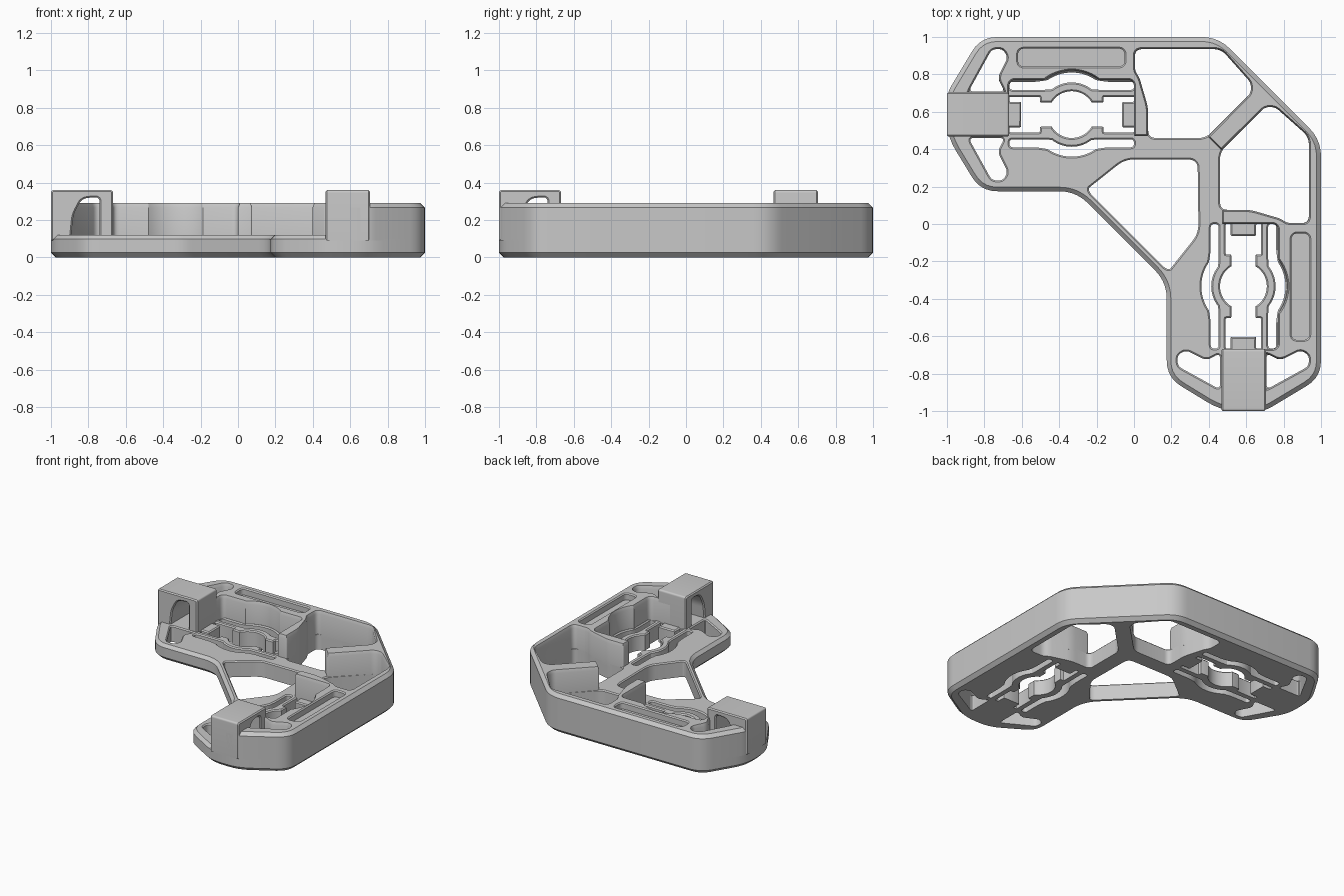
import bpy, bmesh, math
from mathutils import Vector

if "Cube" in bpy.data.objects:
    bpy.data.objects.remove(bpy.data.objects["Cube"])

grey = bpy.data.materials.new("light_grey")
grey.use_nodes = True
COLOUR = (0.58, 0.58, 0.58, 1)
grey.diffuse_color = COLOUR
grey.node_tree.nodes["Principled BSDF"].inputs["Base Color"].default_value = COLOUR

LOW, HIGH, TALL = 0.12, 0.29, 0.36
CX, CY = -0.333, 0.585          # clip centre on the first arm


def rounded(points, radius, n=5):
    """Round polygon corners; a third value on a point overrides the radius."""
    out = []
    for i, raw in enumerate(points):
        r = raw[2] if len(raw) > 2 else radius
        p = Vector(raw[:2])
        a = Vector(points[i - 1][:2]) - p
        b = Vector(points[(i + 1) % len(points)][:2]) - p
        k = min(r, a.length * 0.45, b.length * 0.45)
        if k == 0:
            out.append(tuple(p))
            continue
        s, e = p + a.normalized() * k, p + b.normalized() * k
        for j in range(n + 1):
            t = j / n
            out.append(tuple(s * (1 - t) ** 2 + p * 2 * t * (1 - t) + e * t * t))
    return out


def arc(r, a0, a1, n=16):
    steps = [math.radians(a0 + (a1 - a0) * i / n) for i in range(n + 1)]
    return [(r * math.cos(t), r * math.sin(t), 0) for t in steps]


def swap(points):
    """Reflect across the diagonal onto the second arm."""
    return [(p[1], p[0], *p[2:]) for p in points]


def at_clip(points, flip=1):
    return [(CX + p[0], CY + flip * p[1], *p[2:]) for p in points]


def inset(points, d, sizes):
    """Move a loop to its left by d, scaled per point."""
    out = []
    for i, p in enumerate(points):
        p = Vector(p)
        a = (p - Vector(points[i - 1])).normalized()
        b = (Vector(points[(i + 1) % len(points)]) - p).normalized()
        na, nb = Vector((-a.y, a.x)), Vector((-b.y, b.x))
        out.append(p + (na + nb) * (d * sizes[i] / max(0.4, 1 + na.dot(nb))))
    return out


def solid(name, loops, place=lambda u, v, w: (u, v, w)):
    """Loft loops (points, levels, is_hole, sizes) and cap them at each end."""
    bm = bmesh.new()
    caps = {}
    for points, levels, is_hole, sizes in loops:
        area = sum(points[i - 1][0] * p[1] - p[0] * points[i - 1][1]
                   for i, p in enumerate(points))
        sizes = sizes or [1] * len(points)
        if (area > 0) == is_hole:
            points, sizes = points[::-1], sizes[::-1]
        rings = [[bm.verts.new((q[0], q[1], z)) for q in inset(points, d, sizes)]
                 for z, d in levels]
        n = len(points)
        for lo, hi in zip(rings, rings[1:]):
            for i in range(n):
                bm.faces.new((lo[i - 1], lo[i], hi[i], hi[i - 1]))
        for ring, level in ((rings[0], levels[0]), (rings[-1], levels[-1])):
            caps.setdefault(level[0], []).extend(
                bm.edges.get((ring[i - 1], ring[i])) for i in range(n))
    for edges in caps.values():
        bmesh.ops.triangle_fill(bm, edges=edges, use_beauty=True, normal=(0, 0, 1))
    for v in bm.verts:
        v.co = place(*v.co)
    bmesh.ops.recalc_face_normals(bm, faces=bm.faces)
    mesh = bpy.data.meshes.new(name)
    bm.to_mesh(mesh)
    bm.free()
    mesh.materials.append(grey)
    obj = bpy.data.objects.new(name, mesh)
    bpy.context.collection.objects.link(obj)
    bpy.ops.object.select_all(action='DESELECT')
    obj.select_set(True)
    bpy.context.view_layer.objects.active = obj
    bpy.ops.object.shade_smooth_by_angle(angle=math.radians(25))


# Outline of the bent frame
outer_run = [(-1, 0.70), (-0.82, 1), (0.45, 1)]
half = [(-0.31, 0.175), (-0.82, 0.175), (-1, 0.47)] + outer_run
outline = rounded(half + swap(half)[::-1], 0.09)

# Openings of one arm
end_run = [(-0.885, 0.708), (-0.76, 0.935), (-0.70, 0.935), (-0.675, 0.89),
           (-0.73, 0.78), (-0.69, 0.708)]
back_end = rounded(end_run, 0.03)
front_end = [(x, 2 * CY - 0.002 - y) for x, y in back_end]
corner_run = [(0.076, 0.62), (0.03, 0.78), (0.005, 0.82), (0.005, 0.935),
              (0.465, 0.935), (0.625, 0.755), (0.625, 0.70)]
corner = rounded(corner_run + [(0.385, 0.46), (0.076, 0.46)], 0.04)
slot = rounded([(-0.333, 0.132), (-0.15, 0.132)] + arc(0.172, 128, 52)
               + [(0.15, 0.132), (0.333, 0.132), (0.333, 0.175), (0.19, 0.175)]
               + arc(0.225, 55, 125) + [(-0.19, 0.175), (-0.333, 0.175)], 0.02)
clip = ([(0.27, 0.068), (0.333, 0.068), (0.333, 0.095), (0.17, 0.095), (0.17, 0.065)]
        + arc(0.125, 31, 149, 24)
        + [(-0.17, 0.065), (-0.17, 0.095), (-0.333, 0.095), (-0.333, 0.068), (-0.27, 0.068)])
clip = rounded(clip + [(-p[0], -p[1], *p[2:]) for p in clip], 0.006, 2)

# Central opening between the arms
middle = [(0.34, 0.345), (-0.05, 0.345), (-0.245, 0.19), (-0.235, 0.165)]
middle = rounded(middle + swap(middle)[:0:-1], 0.05)

# Floor plate with all openings
hole_levels = [(0, 0), (LOW - 0.008, 0), (LOW, 0.008)]
plate = [(outline, [(0, 0.026), (0.026, 0), (LOW - 0.022, 0), (LOW, 0.022)], False, None),
         (middle, hole_levels, True, None)]
for hole in (back_end, front_end, corner, at_clip(slot), at_clip(slot, -1), at_clip(clip)):
    plate += [(pts, hole_levels, True, None) for pts in (hole, swap(hole))]
solid("floor_plate", plate)

# Tall outer wall with the diagonal rib and two shallow trays
outer = [(-1, 0.6, 0)] + outer_run
outer = rounded(outer + swap(outer)[::-1], 0.09)
inner = ([(-0.91, 0.6, 0)] + end_run + [(-0.69, 0.6, 0), (-0.668, 0.6, 0), (-0.668, 0.77)]
         + at_clip(arc(0.235, 128, 52)) + [(0, 0.77), (0, 0.47, 0.01), (0.076, 0.47, 0.01)]
         + corner_run + [(0.395, 0.467, 0.01)])
inner = rounded(inner + swap(inner)[::-1], 0.035)[::-1]
sizes = [1] * len(outer) + [0.35] * len(inner)
wall = [(outer + inner, [(0.09, 0), (HIGH - 0.024, 0), (HIGH, 0.024)], False, sizes)]
tray = rounded([(-0.62, 0.842), (-0.05, 0.842), (-0.05, 0.938), (-0.62, 0.938)], 0.035)
for pts in (tray, swap(tray)):
    wall.append((pts, [(0.24, 0), (HIGH - 0.008, 0), (HIGH, 0.008)], True, None))
solid("tall_wall", wall)

# Arched end blocks
arch = rounded([(-1, 0.09, 0), (-1, TALL, 0.015), (-0.668, TALL, 0.015), (-0.668, 0.09, 0),
                (-0.74, 0.09, 0), (-0.74, 0.325), (-0.835, 0.315), (-0.88, 0.23),
                (-0.895, 0.09, 0)], 0.03)
block = [(arch, [(0.468, 0.008), (0.476, 0), (0.697, 0), (0.705, 0.008)], False, None)]
solid("left_end_block", block, lambda u, v, w: (u, w, v))
solid("front_end_block", block, lambda u, v, w: (w, u, v))
